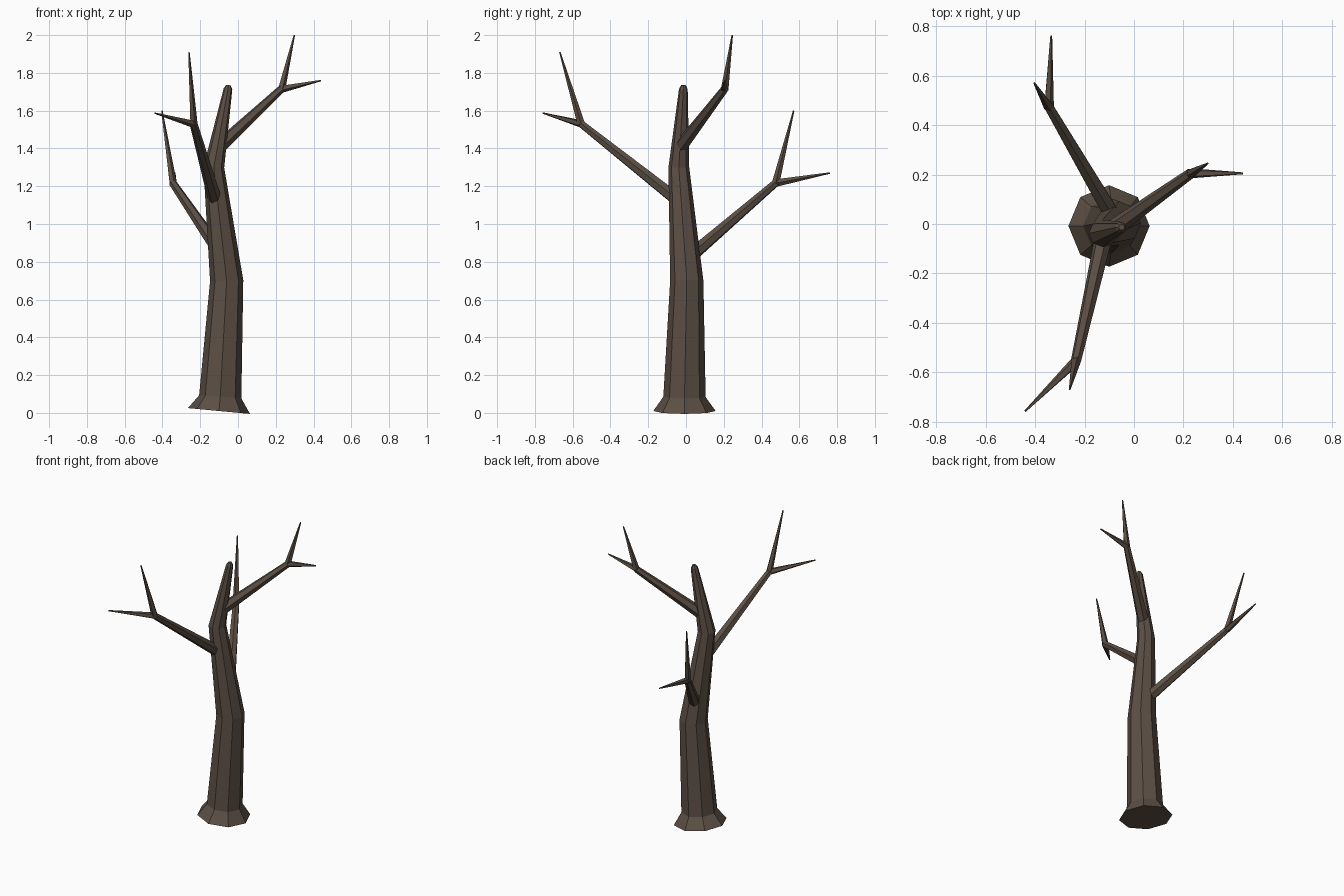
import bpy, bmesh
from math import cos, sin, pi
from mathutils import Vector

if "Cube" in bpy.data.objects:
    bpy.data.objects.remove(bpy.data.objects["Cube"])

bark = bpy.data.materials.new("bark")
bark.diffuse_color = (0.105, 0.078, 0.058, 1)
bark.use_nodes = True
bark.node_tree.nodes["Principled BSDF"].inputs["Base Color"].default_value = bark.diffuse_color


def tube(name, points, radii, sides):
    """Flat-faced tapered tube through points, rings square to the path."""
    pts = [Vector(p) for p in points]
    bm = bmesh.new()
    rings = []
    for i, (p, r) in enumerate(zip(pts, radii)):
        d = Vector((0, 0, 0))
        if i > 0:
            d += (p - pts[i - 1]).normalized()
        if i < len(pts) - 1:
            d += (pts[i + 1] - p).normalized()
        d.normalize()
        # frame carried over from the world axes, so rings do not twist
        q = Vector((0, 0, 1)).rotation_difference(d)
        rings.append([bm.verts.new(p + q @ Vector((r * cos(2 * pi * k / sides),
                                                   r * sin(2 * pi * k / sides), 0)))
                      for k in range(sides)])
    for a, b in zip(rings, rings[1:]):
        for k in range(sides):
            n = (k + 1) % sides
            bm.faces.new((a[k], a[n], b[n], b[k]))
    bm.faces.new(rings[0][::-1])
    bm.faces.new(rings[-1])
    bmesh.ops.recalc_face_normals(bm, faces=bm.faces)
    me = bpy.data.meshes.new(name)
    bm.to_mesh(me)
    bm.free()
    me.materials.append(bark)
    ob = bpy.data.objects.new(name, me)
    bpy.context.collection.objects.link(ob)
    return ob


# Trunk: flared root, two bends, blunt rounded top
tube("trunk",
     [(-0.101, -0.008, 0.010), (-0.094, -0.008, 0.085), (-0.06, 0.004, 0.70),
      (-0.128, -0.038, 1.30), (-0.053, -0.014, 1.715), (-0.050, -0.013, 1.735)],
     [0.165, 0.112, 0.088, 0.055, 0.023, 0.012], 8)

# Branches: start, fork point, and the tips of the two twigs
branches = {
    "right": ((-0.10, -0.03, 1.408), (0.23, 0.205, 1.715),
              (0.298, 0.245, 2.0), (0.44, 0.205, 1.76)),
    "front": ((-0.118, -0.03, 1.115), (-0.235, -0.555, 1.53),
              (-0.26, -0.668, 1.91), (-0.44, -0.757, 1.587)),
    "back": ((-0.085, 0.03, 0.835), (-0.345, 0.475, 1.217),
             (-0.403, 0.57, 1.60), (-0.335, 0.762, 1.27)),
}
for name, (start, fork, tip_a, tip_b) in branches.items():
    tube(name + "_branch", [start, fork], [0.037, 0.021], 6)
    for label, tip in (("upper", tip_a), ("lower", tip_b)):
        tube(f"{name}_{label}_twig", [fork, tip], [0.021, 0.004], 5)
